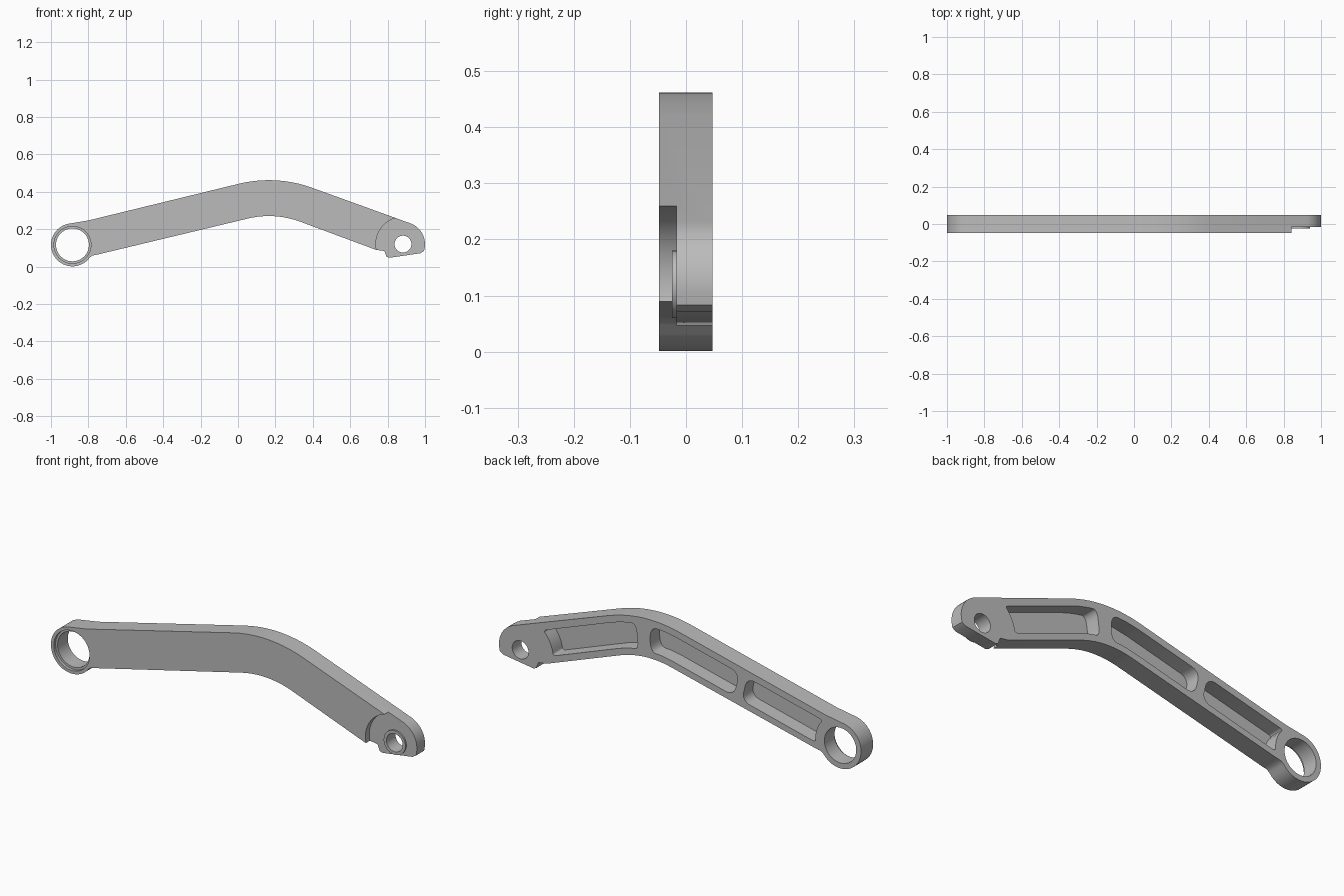
import bpy
import bmesh
from math import sin, cos, tau, radians, atan2
from mathutils import Vector

if "Cube" in bpy.data.objects:
    bpy.data.objects.remove(bpy.data.objects["Cube"])

grey = bpy.data.materials.new("machined grey")
grey.use_nodes = True
grey.diffuse_color = (0.5, 0.5, 0.5, 1)
grey.node_tree.nodes["Principled BSDF"].inputs["Base Color"].default_value = (0.5, 0.5, 0.5, 1)

FRONT, BACK, STEP, FLOOR = -0.048, 0.047, -0.017, -0.028
RING = Vector((-0.885, 0.116))     # large eye centre (x, z)
PIN = Vector((0.882, 0.12))        # small eye centre
BEND = Vector((0.165, -0.212))     # centre of the elbow
A_LEFT, A_RIGHT = -radians(13.7), radians(20.4)


def band(r, a, d=0):
    """Point on the bent arm: radius from the elbow centre, angle, run past the bend."""
    side = 1 if a > 0 else -1
    return BEND + r * Vector((sin(a), cos(a))) + d * side * Vector((cos(a), -sin(a)))


def rail(r, a0, a1, n):
    return [band(r, a0 + (a1 - a0) * i / n) for i in range(n + 1)]


def arc(c, r, a0, a1, n):
    """Arc in degrees."""
    return [c + r * Vector((cos(t), sin(t)))
            for t in (radians(a0 + (a1 - a0) * i / n) for i in range(n + 1))]


def circle(c, r, n=48):
    return arc(c, r, 0, 360, n)[:-1]


def rounded(pts, radii):
    """Round the corners whose index is given in radii."""
    out = []
    for i, p in enumerate(pts):
        r = radii.get(i, 0)
        if not r:
            out.append(p)
            continue
        u, v = pts[i - 1] - p, pts[(i + 1) % len(pts)] - p
        a = p + u.normalized() * min(r, 0.48 * u.length)
        b = p + v.normalized() * min(r, 0.48 * v.length)
        for k in range(7):
            t = k / 6
            w = 0.8 * 2 * t * (1 - t)
            s = (1 - t) ** 2 + w + t * t
            out.append((a * (1 - t) ** 2 + p * w + b * t * t) / s)
    return out


def prism(name, pts, y0, y1):
    bm = bmesh.new()
    face = bm.faces.new([bm.verts.new((p.x, y0, p.y)) for p in pts])
    new = bmesh.ops.extrude_face_region(bm, geom=[face])["geom"]
    bmesh.ops.translate(bm, vec=(0, y1 - y0, 0),
                        verts=[g for g in new if isinstance(g, bmesh.types.BMVert)])
    bmesh.ops.recalc_face_normals(bm, faces=bm.faces)
    mesh = bpy.data.meshes.new(name)
    bm.to_mesh(mesh)
    bm.free()
    ob = bpy.data.objects.new(name, mesh)
    bpy.context.collection.objects.link(ob)
    mesh.materials.append(grey)
    return ob


def cut(ob, pts, y0, y1):
    tool = prism("cutter", pts, y0, y1)
    mod = ob.modifiers.new("cut", "BOOLEAN")
    mod.operation, mod.solver, mod.object = "DIFFERENCE", "EXACT", tool
    bpy.context.view_layer.objects.active = ob
    bpy.ops.object.modifier_apply(modifier=mod.name)
    bpy.data.objects.remove(tool)


# Arm outline, clockwise from the upper left
R_TOP, R_LOW = 0.674, 0.482
outline = [band(R_TOP, A_LEFT, 0.83)]
outline += rail(R_TOP, A_LEFT, A_RIGHT, 10)
outline += arc(PIN, 0.118, 68, -8, 8)
outline += [Vector(p) for p in ((0.995, 0.083), (0.975, 0.071), (0.81, 0.047),
                                (0.795, 0.052), (0.782, 0.083))]
outline += [band(R_LOW, A_RIGHT, 0.43)]
outline += rail(R_LOW, A_RIGHT, A_LEFT, 10)
outline += [Vector((-0.76, 0.062)), Vector((-0.778, 0.059))]
outline += arc(RING, 0.115, -36, -256, 22)
arm = prism("arm", outline, FRONT, BACK)

# Stepped recess around the small eye
cut(arm, circle(PIN, 0.145, 64), FRONT - 0.1, STEP)

# Three lightening pockets, open at the back
HI, LO = 0.64, 0.515


def eye_end(c, r, top, low):
    """Pocket end that follows an eye."""
    a, b = ((p - c).normalized() for p in (top, low))
    a0, a1 = atan2(a.y, a.x) % tau, atan2(b.y, b.x) % tau
    if c.x < 0 and a1 > a0:
        a1 -= tau
    return arc(c, r, a0 * 360 / tau, a1 * 360 / tau, 5)


def meet(r, a, c, dist):
    """Walk a straight rail until it is dist away from c."""
    d = 0
    while (band(r, a, d) - c).length > dist and d < 2:
        d += 0.001
    return band(r, a, d)


near_pin = eye_end(PIN, 0.183, meet(HI, A_RIGHT, PIN, 0.183), meet(LO, A_RIGHT, PIN, 0.183))
p1 = rail(HI, 0.125, A_RIGHT, 3) + near_pin + rail(LO, A_RIGHT, 0.125, 3)
pocket_right = rounded(p1, {0: 0.04, 4: 0.02, 9: 0.02, len(p1) - 1: 0.04})

p2 = [band(HI, A_LEFT, 0.35)] + rail(HI, A_LEFT, 0, 2) + rail(LO, 0, A_LEFT, 2) + [band(LO, A_LEFT, 0.35)]
pocket_middle = rounded(p2, {0: 0.045, 3: 0.05, 4: 0.055, 7: 0.045})

near_ring = eye_end(RING, 0.138, meet(HI, A_LEFT, RING, 0.138), meet(LO, A_LEFT, RING, 0.138))
p3 = near_ring + [band(LO, A_LEFT, 0.395), band(HI, A_LEFT, 0.395)]
pocket_left = rounded(p3, {0: 0.02, 5: 0.02, 6: 0.045, 7: 0.045})

for pocket in (pocket_right, pocket_middle, pocket_left):
    cut(arm, pocket, FLOOR, BACK + 0.1)

# Large eye: through bore and shallow front counterbore
cut(arm, circle(RING, 0.088), FRONT - 0.1, BACK + 0.1)
cut(arm, circle(RING, 0.099), FRONT - 0.1, FRONT + 0.015)

# Small eye: raised rim and through bore
rim = prism("pin_rim", circle(PIN, 0.06), STEP - 0.008, STEP)
for ob in (arm, rim):
    cut(ob, circle(PIN, 0.045), FRONT - 0.1, BACK + 0.1)

bpy.ops.object.select_all(action="DESELECT")
for ob in (arm, rim):
    ob.select_set(True)
bpy.context.view_layer.objects.active = arm
bpy.ops.object.shade_smooth_by_angle(angle=radians(30))
